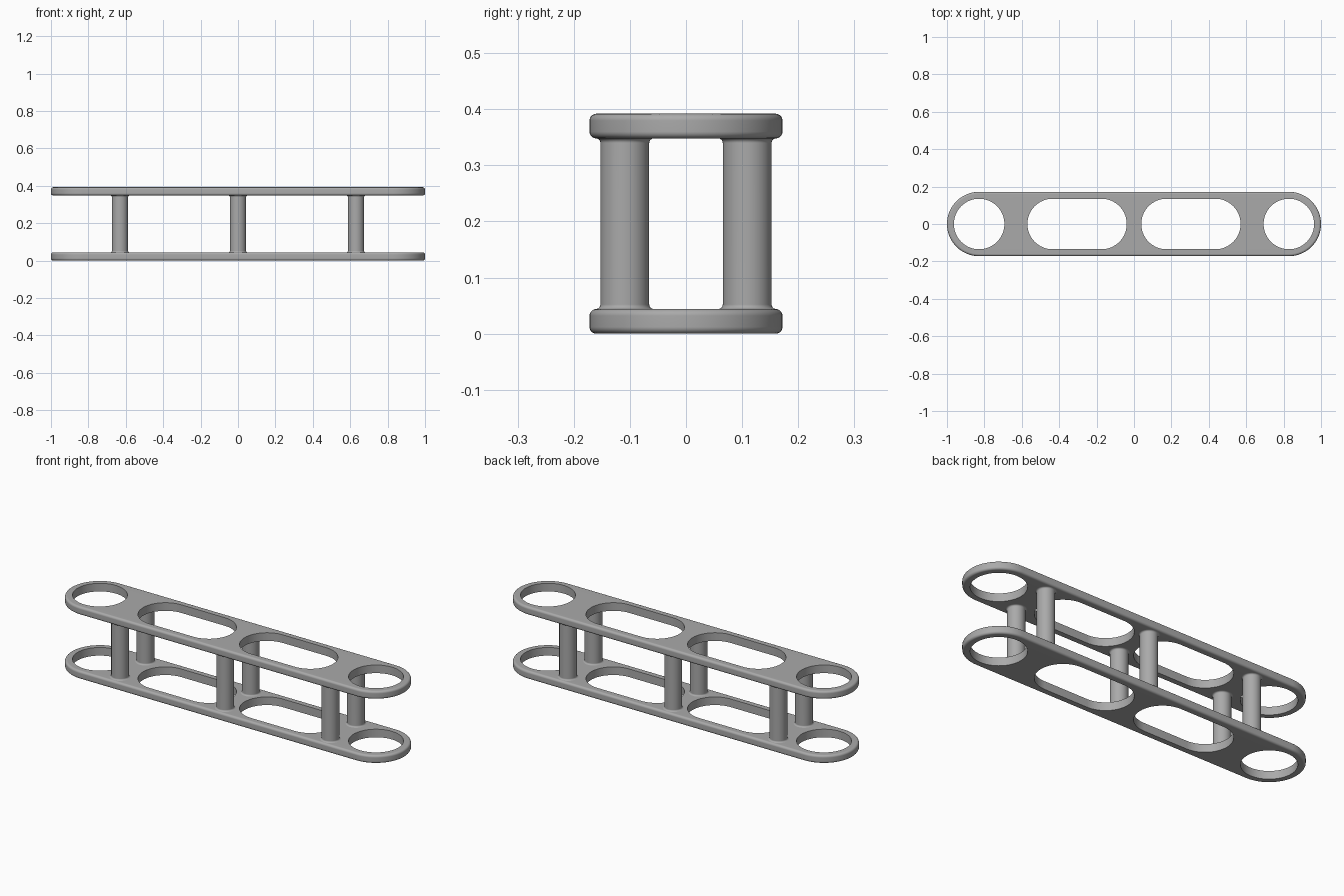
import bpy, bmesh
from math import pi, cos, sin

if "Cube" in bpy.data.objects:
    bpy.data.objects.remove(bpy.data.objects["Cube"], do_unlink=True)

HEIGHT, THICK = 0.392, 0.044
RADIUS, HOLE_R, END_X = 0.172, 0.135, 0.828
FILLET = 0.012
POST_R, POST_Y, FLARE = 0.0435, 0.109, 0.008

grey = bpy.data.materials.new("plain grey")
grey.use_nodes = True
colour = (0.4, 0.4, 0.4, 1)
grey.diffuse_color = colour
grey.node_tree.nodes["Principled BSDF"].inputs["Base Color"].default_value = colour


def stadium(x0, x1, r, n=32):
    """Outline with round ends centred at x0 and x1 (a circle when equal)."""
    right = [(x1 + r * cos(a), r * sin(a)) for a in (pi * i / n - pi / 2 for i in range(n + 1))]
    left = [(x0 - r * cos(a), -r * sin(a)) for a in (pi * i / n - pi / 2 for i in range(n + 1))]
    return right + left if x1 > x0 else right[:-1] + left[:-1]


def ring(bm, outline, z):
    return [bm.verts.new((x, y, z)) for x, y in outline]


def bridge(bm, a, b):
    n = len(a)
    for i in range(n):
        j = (i + 1) % n
        bm.faces.new((a[i], a[j], b[j], b[i]))


def finish(bm, name, z=0):
    bmesh.ops.recalc_face_normals(bm, faces=bm.faces[:])
    mesh = bpy.data.meshes.new(name)
    bm.to_mesh(mesh)
    bm.free()
    mesh.materials.append(grey)
    obj = bpy.data.objects.new(name, mesh)
    bpy.context.collection.objects.link(obj)
    obj.location.z = z
    bpy.ops.object.select_all(action="DESELECT")
    obj.select_set(True)
    bpy.context.view_layer.objects.active = obj
    bpy.ops.object.shade_smooth_by_angle(angle=pi / 5)
    weighted = obj.modifiers.new("weighted normals", "WEIGHTED_NORMAL")
    weighted.keep_sharp = True
    return obj


def plate(name, z):
    bm = bmesh.new()
    # Rounded outer rim, from the bottom edge to the top edge
    steps = [pi / 2 * i / 5 for i in range(6)]
    lower = [(FILLET * (1 - sin(a)), FILLET * (1 - cos(a))) for a in steps]
    profile = lower + [(inset, THICK - h) for inset, h in reversed(lower)]
    rims = [ring(bm, stadium(-END_X, END_X, RADIUS - inset), h) for inset, h in profile]
    for a, b in zip(rims, rims[1:]):
        bridge(bm, a, b)
    # Two round end holes and two long slots
    bottoms, tops = [rims[0]], [rims[-1]]
    for x0, x1 in ((-END_X, -END_X), (-0.435, -0.174), (0.174, 0.435), (END_X, END_X)):
        outline = stadium(x0, x1, HOLE_R)
        bottoms.append(ring(bm, outline, 0))
        tops.append(ring(bm, outline, THICK))
        bridge(bm, bottoms[-1], tops[-1])
    # Flat faces around the holes
    for loops in (bottoms, tops):
        edges = [bm.edges.get((l[i - 1], l[i])) for l in loops for i in range(len(l))]
        bmesh.ops.triangle_fill(bm, edges=edges, use_beauty=True, use_dissolve=False)
    return finish(bm, name, z)


def post(name, x, y):
    # Round column flared where it meets each plate
    bm = bmesh.new()
    z0, z1 = THICK, HEIGHT - THICK
    flare = [(POST_R + FLARE * (1 - sin(a)), FLARE * (1 - cos(a)))
             for a in (pi / 2 * i / 4 for i in range(5))]
    profile = [(r, z0 + h) for r, h in flare] + [(r, z1 - h) for r, h in reversed(flare)]
    rings = [ring(bm, stadium(0, 0, r, 20), h) for r, h in profile]
    for a, b in zip(rings, rings[1:]):
        bridge(bm, a, b)
    obj = finish(bm, name)
    obj.location.x, obj.location.y = x, y


plate("lower_plate", 0)
plate("upper_plate", HEIGHT - THICK)
for x, place in ((-0.631, "right"), (0, "middle"), (0.631, "left")):
    for side, depth in ((-1, "front"), (1, "back")):
        post(f"{depth}_{place}_post", x, side * POST_Y)
